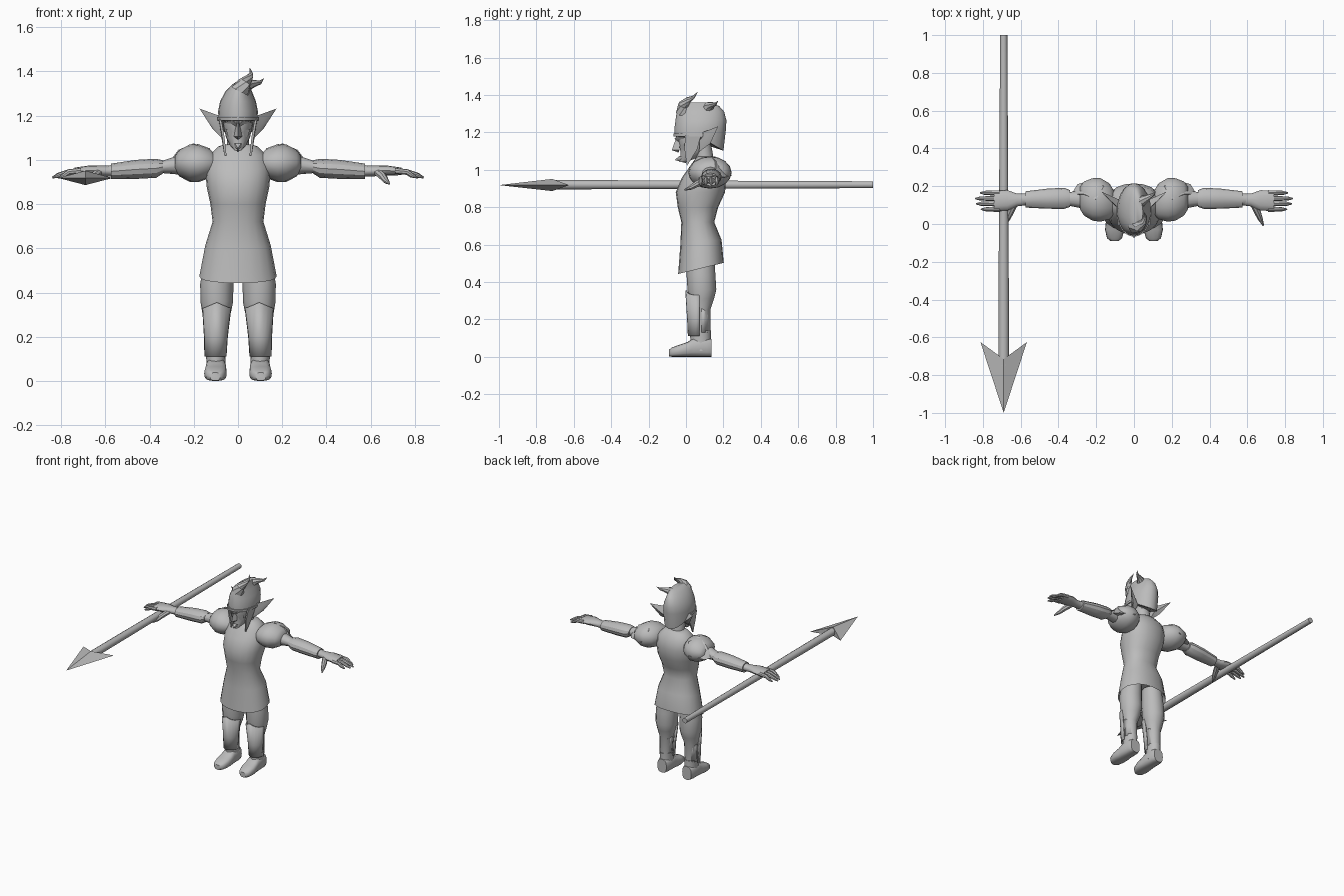
import bpy, bmesh, math
from mathutils import Vector

grey = bpy.data.materials.new("plain grey")
grey.diffuse_color = (0.5, 0.5, 0.5, 1)


def finish(name, bm, mirror=False, thick=0, angle=40):
    """Turn a bmesh into a smooth shaded object, optionally mirrored in x."""
    bmesh.ops.recalc_face_normals(bm, faces=bm.faces)
    me = bpy.data.meshes.new(name)
    bm.to_mesh(me)
    bm.free()
    me.materials.append(grey)
    ob = bpy.data.objects.new(name, me)
    bpy.context.collection.objects.link(ob)
    bpy.ops.object.select_all(action='DESELECT')
    ob.select_set(True)
    bpy.context.view_layer.objects.active = ob
    bpy.ops.object.shade_smooth_by_angle(angle=math.radians(angle))
    if thick:
        mod = ob.modifiers.new("thickness", 'SOLIDIFY')
        mod.thickness = thick
    if mirror:
        ob.modifiers.new("mirror", 'MIRROR').use_mirror_merge = False
    return ob


def bridge(bm, rings, closed=True, caps=True):
    n = len(rings[0])
    for a, b in zip(rings, rings[1:]):
        for i in range(n if closed else n - 1):
            j = (i + 1) % n
            bm.faces.new((a[i], a[j], b[j], b[i]))
    if closed and caps:
        bm.faces.new(rings[0])
        bm.faces.new(rings[-1])


def loft(name, axis, sections, n=12, power=1.0, arc=None, warp=None, caps=True, **kw):
    """Loft ellipses (position, centre1, centre2, radius1, radius2) along an axis."""
    bm = bmesh.new()
    rings = []
    a0, a1 = arc or (0, 360)
    for p, c1, c2, r1, r2 in sections:
        ring = []
        for i in range(n):
            t = math.radians(a0 + (a1 - a0) * i / (n - 1 if arc else n))
            c, s = math.cos(t), math.sin(t)
            u = c1 + r1 * math.copysign(abs(c) ** power, c)
            v = c2 + r2 * math.copysign(abs(s) ** power, s)
            co = {'X': (p, u, v), 'Y': (u, p, v), 'Z': (u, v, p)}[axis]
            ring.append(bm.verts.new(warp(*co) if warp else co))
        rings.append(ring)
    bridge(bm, rings, arc is None, caps)
    return finish(name, bm, **kw)


def tube(name, pts, n=8, **kw):
    """Tapering tube through points (x, y, z, radius)."""
    bm = bmesh.new()
    rings = []
    for k, (x, y, z, r) in enumerate(pts):
        d = Vector(pts[min(k + 1, len(pts) - 1)][:3]) - Vector(pts[max(k - 1, 0)][:3])
        side = d.cross(Vector((0.1, 0.2, 1))).normalized()
        up = side.cross(d).normalized()
        rings.append([bm.verts.new(Vector((x, y, z)) + r * (
            side * math.cos(2 * math.pi * i / n) + up * math.sin(2 * math.pi * i / n)))
            for i in range(n)])
    bridge(bm, rings)
    return finish(name, bm, **kw)


def hull(name, pts, angle=30, **kw):
    bm = bmesh.new()
    for p in pts:
        bm.verts.new(p)
    bmesh.ops.convex_hull(bm, input=bm.verts)
    return finish(name, bm, angle=angle, **kw)


# Tunic with a hem that rises to the back
def hem(x, y, z):
    return (x, y, z + 0.245 * (y + 0.045) * max(0, min(1, (0.72 - z) / 0.27)))

loft("tunic", 'Z', [
    (0.56, 0, .08, .13, .09), (.46, 0, .08, .165, .112), (.442, 0, .08, .175, .122),
    (.6, 0, .08, .148, .11), (.72, 0, .063, .115, .088), (.8, 0, .064, .125, .108),
    (.88, 0, .077, .142, .132), (.96, 0, .097, .148, .118), (1.02, 0, .112, .13, .09),
    (1.06, 0, .11, .09, .06), (1.07, 0, .108, .06, .05)],
    n=20, power=0.9, warp=hem)
loft("neck", 'Z', [(1.0, 0, .1, .055, .05), (1.07, 0, .098, .05, .048),
                   (1.16, 0, .08, .05, .05)])

# Legs, shin guards and boots
loft("leg", 'Z', [(.1, .1, .085, .04, .045), (.25, .1, .08, .048, .05),
                  (.31, .097, .082, .065, .068), (.36, .096, .085, .074, .077),
                  (.44, .096, .08, .075, .077), (.56, .085, .08, .065, .07)], mirror=True)
guard = [(.11, .102, .07, .05, .06), (.2, .1, .07, .054, .064), (.33, .096, .069, .066, .073)]


def knee_peak(x, y, z):
    return (x, y, z + (.025 * max(0, 1 - abs(x - .096) / .06) if z > .3 else 0))

loft("front_shin_guard", 'Z', guard, n=11, arc=(178, 362), warp=knee_peak,
     thick=.008, mirror=True)
loft("rear_shin_guard", 'Z', [(.13, .102, .07, .048, .058), (.28, .099, .068, .052, .06)],
     n=9, arc=(15, 165), thick=.008, mirror=True)
loft("boot_foot", 'Y', [(-.09, .103, .02, .022, .018), (-.075, .103, .025, .04, .025),
                        (-.03, .102, .033, .051, .033), (.01, .1, .04, .049, .04),
                        (.04, .1, .05, .047, .05), (.11, .1, .05, .045, .05),
                        (.135, .1, .048, .036, .048)], n=16, power=.7, mirror=True)
loft("boot_ankle", 'Z', [(.03, .1, .08, .046, .055), (.09, .1, .078, .043, .055),
                         (.14, .1, .078, .046, .056)], mirror=True)

# Arms, shoulder guards and bracers
loft("arm", 'X', [(.1, .12, .98, .06, .05), (.26, .13, .978, .05, .045),
                  (.35, .133, .967, .035, .026), (.5, .132, .955, .036, .03),
                  (.6, .13, .95, .03, .023)], mirror=True)
loft("shoulder_guard", 'X', [
    (.1, .11, .985, .055, .035), (.13, .12, .985, .095, .068), (.18, .128, .985, .116, .086),
    (.22, .13, .985, .112, .084), (.265, .135, .985, .09, .06), (.285, .137, .985, .06, .035)],
    n=16, mirror=True)
hull("shoulder_flare", [(.16, .2, 1.05), (.19, .245, .97), (.3, .21, .96), (.27, .16, 1.045),
                        (.33, .16, .965), (.2, .13, 1.075), (.2, .15, .95)], mirror=True)
loft("bracer", 'X', [(.34, .135, .968, .045, .03), (.37, .136, .962, .056, .043),
                     (.46, .134, .957, .053, .043), (.575, .13, .948, .043, .035)],
     mirror=True, angle=30)

# Hands
loft("palm", 'X', [(.57, .13, .949, .03, .024), (.62, .127, .95, .034, .024),
                   (.67, .125, .952, .054, .023), (.74, .123, .948, .054, .017)], mirror=True)
for i, (y, tip) in enumerate([(.078, .81), (.107, .835), (.135, .84), (.165, .815)]):
    tube("finger_%d" % (i + 1), [(.71, y, .95, .014), (.765, y, .945, .013),
                                 (tip - .025, y, .93, .011), (tip, y, .92, .004)], mirror=True)
tube("thumb", [(.63, .11, .945, .018), (.655, .06, .925, .018), (.67, .025, .905, .013),
               (.685, -.008, .892, .004)], mirror=True)

# Face with a pointed chin and nose
loft("face", 'Z', [(1.042, 0, -.015, .014, .02), (1.065, 0, .015, .036, .045),
                   (1.1, 0, .04, .054, .07), (1.14, 0, .05, .063, .088),
                   (1.18, 0, .06, .07, .108), (1.24, 0, .075, .07, .11)], n=16)
hull("chin", [(0, -.06, 1.052), (.015, -.035, 1.075), (-.015, -.035, 1.075),
              (0, 0, 1.035), (.025, 0, 1.06), (-.025, 0, 1.06)])
hull("nose", [(0, -.05, 1.178), (0, -.076, 1.105), (.018, -.035, 1.105), (-.018, -.035, 1.105),
              (0, -.04, 1.092), (.008, -.03, 1.17), (-.008, -.03, 1.17)])
hull("brow", [(.006, -.062, 1.165), (.006, -.04, 1.15), (.056, -.02, 1.185),
              (.056, -.01, 1.168), (.03, -.048, 1.18), (.006, -.03, 1.18)], mirror=True)
hull("cheekbone", [(.02, -.032, 1.13), (.055, -.008, 1.14), (.045, -.005, 1.105),
                   (.025, -.02, 1.1), (.04, .02, 1.12)], mirror=True)
hull("ear", [(.072, .075, 1.195), (.07, .07, 1.095), (.07, .125, 1.14), (.115, .13, 1.14),
             (.12, .115, 1.185), (.174, .172, 1.232)], mirror=True)


# Helmet, lower at the back of the head
def nape(x, y, z):
    return (x, y, z - (max(0, y - .07) * .6 if z < 1.2 else 0))

loft("helmet", 'Z', [(1.175, 0, .065, .08, .115), (1.18, 0, .07, .088, .13),
                     (1.22, 0, .076, .09, .138), (1.265, 0, .08, .081, .136),
                     (1.31, .003, .077, .06, .127), (1.34, .012, .07, .04, .108),
                     (1.36, .025, .06, .022, .07)], n=20, warp=nape)
loft("helmet_rim", 'Z', [(1.178, 0, .07, .086, .13), (1.178, 0, .07, .094, .136),
                         (1.194, 0, .07, .094, .137), (1.194, 0, .07, .086, .13)],
     n=20, arc=(170, 370))
hull("cheek_guard", [(x - d, y, z) for d in (0, .01) for x, y, z in
     [(.086, -.005, 1.185), (.088, .08, 1.185), (.076, .06, 1.11), (.062, .005, 1.02),
      (.072, -.008, 1.11)]], mirror=True)

# Curled crest points on the helmet
tube("front_crest", [(.01, -.01, 1.31, .045), (.03, -.012, 1.348, .03), (.052, .012, 1.373, .017),
                     (.06, .04, 1.388, .009), (.054, .062, 1.415, .001)])
tube("rear_crest", [(.01, .1, 1.31, .045), (.045, .125, 1.34, .026), (.078, .142, 1.347, .015),
                    (.1, .155, 1.35, .009), (.116, .172, 1.368, .001)])

# Spear held level in the right hand
loft("spear_shaft", 'Y', [(-.75, -.69, .92, .028, .026), (-.3, -.69, .92, .027, .025),
                          (1, -.69, .92, .019, .019)], n=10)
bm = bmesh.new()
tip, top, low, left, right = [bm.verts.new(p) for p in (
    (-.69, -1, .918), (-.69, -.715, .951), (-.69, -.715, .886),
    (-.813, -.625, .918), (-.567, -.625, .918))]
for a in (left, right):
    for b in (top, low):
        bm.faces.new((tip, a, b))
    bm.faces.new((top, a, low))
finish("spear_head", bm, angle=10)
